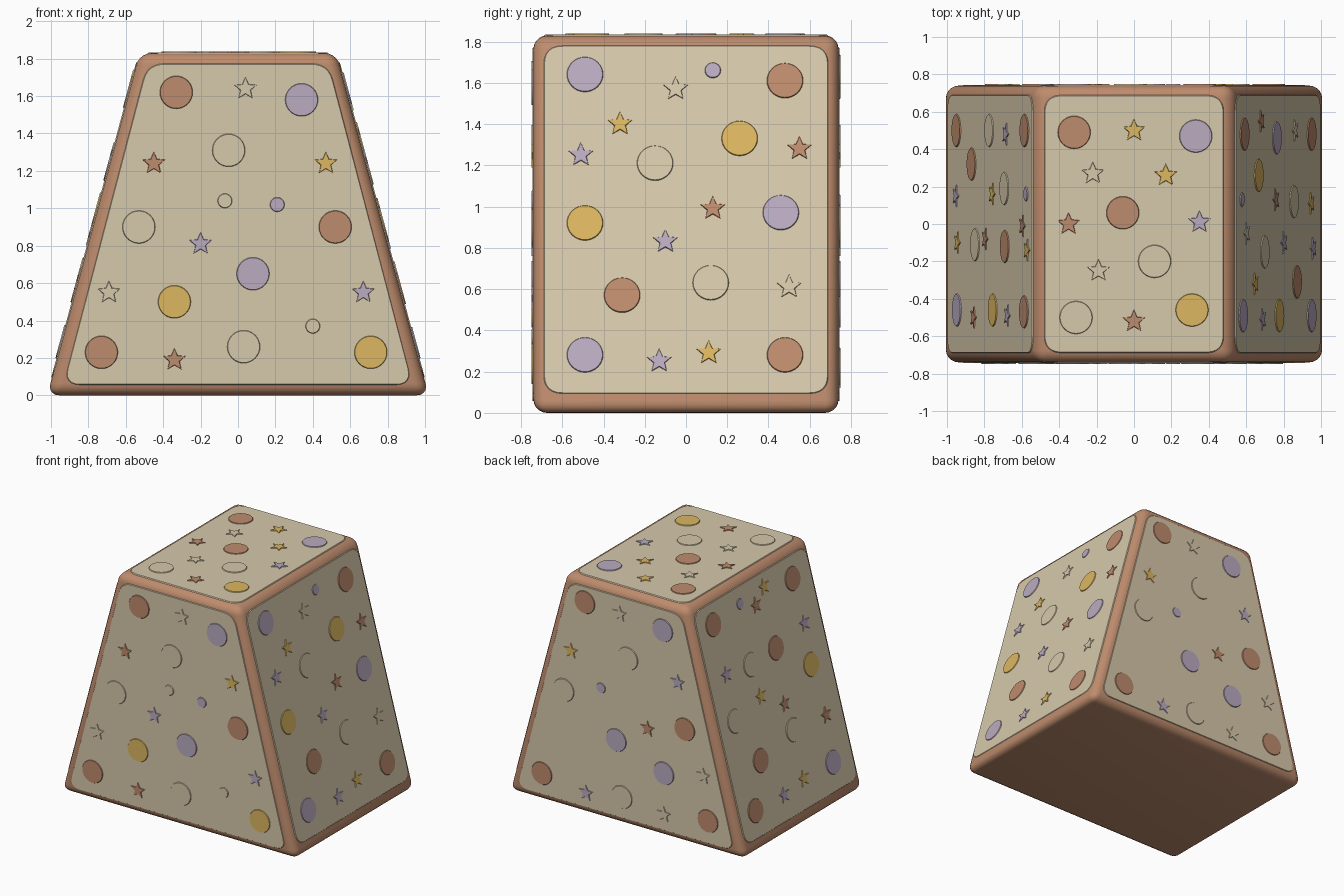
import bpy, bmesh, math
from mathutils import Vector

if "Cube" in bpy.data.objects:
    bpy.data.objects.remove(bpy.data.objects["Cube"])

B, T, D, H = 1.02, 0.527, 0.74, 1.83     # half widths bottom / top, half depth, height
L = math.hypot(B - T, H)                 # slant length of the sides


def srgb(r, g, b):
    return tuple((c / 255 / 12.92) if c < 11 else ((c / 255 + 0.055) / 1.055) ** 2.4
                 for c in (r, g, b)) + (1,)


def material(name, *rgb):
    m = bpy.data.materials.new(name)
    m.diffuse_color = srgb(*rgb)
    m.use_nodes = True
    m.node_tree.nodes["Principled BSDF"].inputs["Base Color"].default_value = m.diffuse_color
    return m


TAN = material("tan", 190, 140, 109)
CREAM = material("cream", 214, 200, 171)
MAUVE = material("mauve", 186, 171, 192)
YELLOW = material("yellow", 221, 183, 98)
COLOURS = {"t": TAN, "c": CREAM, "m": MAUVE, "y": YELLOW}


def finish(name, bm, mats):
    bmesh.ops.recalc_face_normals(bm, faces=bm.faces)
    me = bpy.data.meshes.new(name)
    bm.to_mesh(me)
    bm.free()
    ob = bpy.data.objects.new(name, me)
    for m in mats:
        me.materials.append(m)
    bpy.context.collection.objects.link(ob)
    return ob


# Rounded, wedge-shaped tan body
bm = bmesh.new()
bmesh.ops.create_cube(bm, size=2)
for v in bm.verts:
    v.co = ((T if v.co.z > 0 else B) * v.co.x, D * v.co.y, H * (v.co.z + 1) / 2)
bmesh.ops.bevel(bm, geom=bm.edges[:], offset=0.065, segments=5, profile=0.5, affect='EDGES')
body = finish("body", bm, [TAN])
bpy.context.view_layer.objects.active = body
body.select_set(True)
bpy.ops.object.shade_smooth_by_angle(angle=math.radians(40))


def plate(bm, frame, pts, low, high, inset, index):
    """Thin plate on a face of the body, with a chamfered rim."""
    o, u, v, n = frame
    c = sum((Vector(p) for p in pts), Vector((0, 0))) / len(pts)
    rings = []
    for h, k in ((low, 0), (high, inset)):
        ring = []
        for p in pts:
            d = Vector(p) - c
            q = c + d * (1 - k / d.length)
            ring.append(bm.verts.new(o + u * q.x + v * q.y + n * h))
        rings.append(ring)
    a, b = rings
    faces = [bm.faces.new(b), bm.faces.new(a[::-1])]
    for i in range(len(a)):
        j = (i + 1) % len(a)
        faces.append(bm.faces.new((a[i], a[j], b[j], b[i])))
    for f in faces:
        f.material_index = index


def rounded(corners, r=0.09, steps=6):
    out = []
    for i, c in enumerate(corners):
        c = Vector(c)
        p = c + (Vector(corners[i - 1]) - c).normalized() * r
        q = c + (Vector(corners[(i + 1) % 4]) - c).normalized() * r
        for s in range(steps + 1):
            t = s / steps
            out.append(p * (1 - t) ** 2 + c * 2 * t * (1 - t) + q * t * t)
    return out


def spot(kind, x, y):
    if kind == "*":
        return [(x + r * math.sin(i * math.pi / 5), y + r * math.cos(i * math.pi / 5))
                for i in range(10) for r in [0.03 if i % 2 else 0.064]]
    r = 0.04 if kind == "." else 0.089
    return [(x + r * math.cos(i * math.pi / 16), y + r * math.sin(i * math.pi / 16))
            for i in range(32)]


def decorate(name, frame, corners, spots, stretch=1.0):
    """Cream panel with its coloured circles (o), dots (.) and stars (*)."""
    o, u, v = (Vector(a) for a in frame)
    v.normalize()
    frame = (o, u, v, u.cross(v))
    bm = bmesh.new()
    plate(bm, frame, rounded(corners), -0.003, 0.004, 0.006, 0)
    finish(name + "_panel", bm, [CREAM])
    bm = bmesh.new()
    for key, x, y in spots:
        plate(bm, frame, spot(key[1], x, y * stretch), 0.002, 0.0095, 0.004, "tcmy".index(key[0]))
    finish(name + "_spots", bm, [TAN, CREAM, MAUVE, YELLOW])


trapezoid = [(-0.935, 0.055), (0.935, 0.055), (0.485, 1.775), (-0.485, 1.775)]
oblong = [(-0.69, 0.095), (0.69, 0.095), (0.69, L - 0.05), (-0.69, L - 0.05)]
square = [(-0.48, -0.69), (0.48, -0.69), (0.48, 0.69), (-0.48, 0.69)]

decorate("front", ((0, -D, 0), (1, 0, 0), (0, 0, 1)), trapezoid, [
    ("to", -.33, 1.62), ("mo", .34, 1.58), ("c*", .04, 1.64), ("co", -.05, 1.31),
    ("t*", -.45, 1.24), ("y*", .47, 1.24), ("c.", -.07, 1.04), ("m.", .21, 1.02),
    ("co", -.53, .9), ("to", .52, .9), ("m*", -.2, .81), ("mo", .08, .65),
    ("c*", -.69, .55), ("yo", -.34, .5), ("m*", .67, .55), ("c.", .4, .37),
    ("to", -.73, .23), ("t*", -.34, .19), ("co", .03, .26), ("yo", .71, .23)])

decorate("back", ((0, D, 0), (-1, 0, 0), (0, 0, 1)), trapezoid, [
    ("to", -.35, 1.65), ("mo", .32, 1.61), ("y*", -.47, 1.24), ("c*", -.05, 1.64),
    ("co", .02, 1.31), ("co", -.53, .92), ("m.", -.21, 1.02), ("m*", .45, 1.24),
    ("mo", -.08, .65), ("t*", .19, .81), ("to", .51, .89), ("to", -.72, .22),
    ("mo", .33, .5), ("c*", .67, .57), ("co", -.03, .22), ("m*", -.34, .17),
    ("c*", .33, .18), ("to", .71, .23)])

decorate("right", ((B, 0, 0), (0, 1, 0), (T - B, 0, H)), oblong, [
    ("mo", -.49, 1.64), ("to", .48, 1.61), ("m.", .13, 1.66), ("c*", -.05, 1.57),
    ("y*", -.32, 1.4), ("yo", .26, 1.33), ("m*", -.51, 1.25), ("co", -.15, 1.21),
    ("t*", .55, 1.28), ("yo", -.49, .92), ("t*", .13, .99), ("mo", .46, .97),
    ("m*", -.1, .83), ("to", -.31, .57), ("co", .12, .63), ("c*", .5, .61),
    ("mo", -.49, .28), ("m*", -.13, .25), ("y*", .11, .29), ("to", .48, .28)], L / H)

decorate("left", ((-B, 0, 0), (0, -1, 0), (B - T, 0, H)), oblong, [
    ("to", -.5, 1.63), ("to", .47, 1.62), ("y*", .14, 1.68), ("t*", .01, 1.59),
    ("m.", -.16, 1.66), ("m*", .49, 1.29), ("to", .12, 1.24), ("co", -.19, 1.23),
    ("yo", .46, 1.0), ("m*", -.48, 1.26), ("y*", -.16, .99), ("t*", .08, .85),
    ("co", -.5, .93), ("co", .11, .65), ("t*", .5, .62), ("to", -.32, .58),
    ("mo", .46, .29), ("y*", .1, .3), ("m*", -.15, .27), ("to", -.5, .28)], L / H)

decorate("top", ((0, 0, H), (1, 0, 0), (0, 1, 0)), square, [
    ("to", -.32, .49), ("y*", 0, .5), ("mo", .33, .47), ("c*", -.22, .27),
    ("y*", .17, .26), ("t*", -.35, 0), ("to", -.06, .06), ("m*", .35, .01),
    ("c*", -.19, -.25), ("co", .11, -.2), ("co", -.31, -.5), ("t*", 0, -.52),
    ("yo", .31, -.46)])
